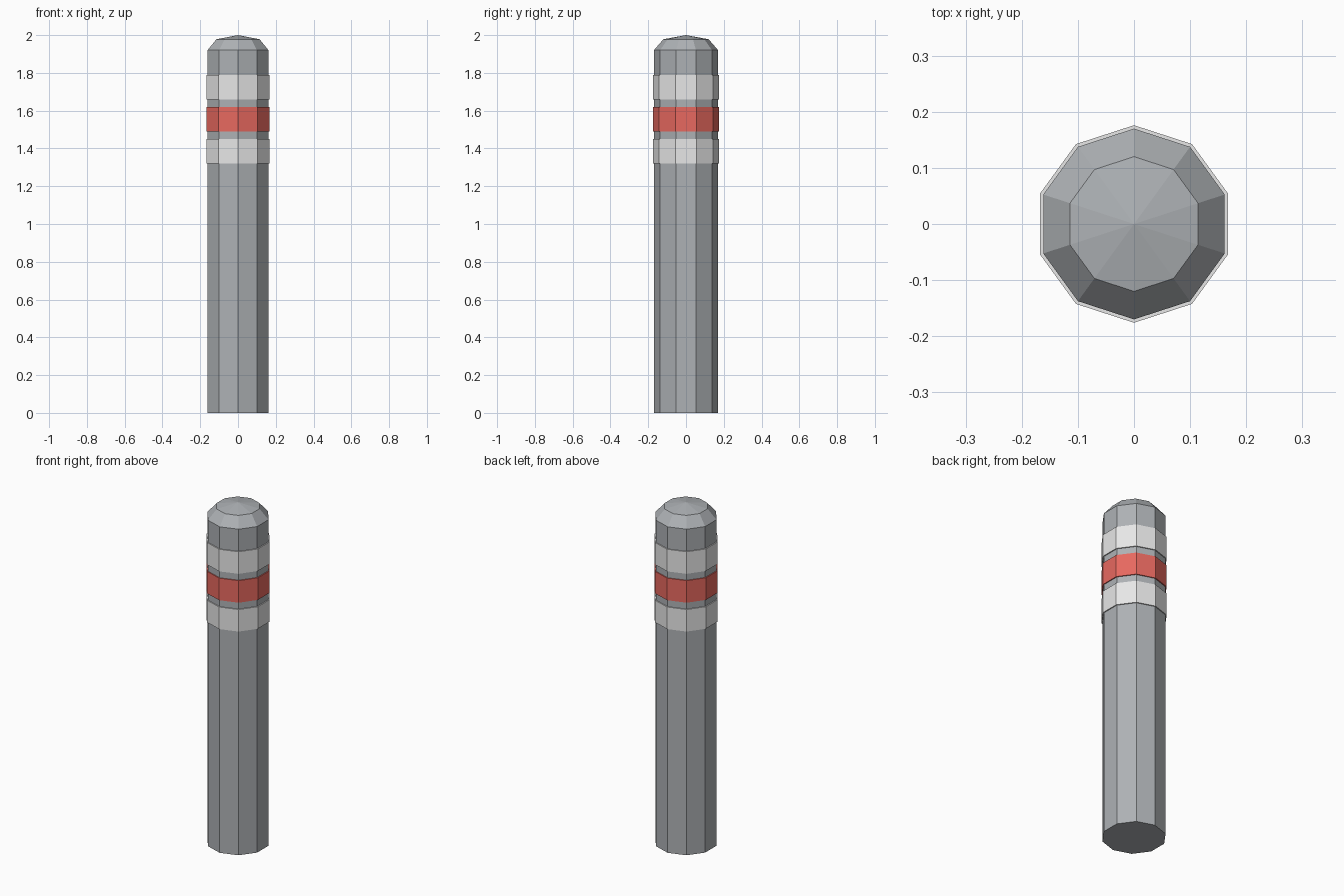
import bpy
import bmesh
from math import cos, sin, pi

SIDES = 10

cube = bpy.data.objects.get("Cube")
if cube:
    bpy.data.objects.remove(cube, do_unlink=True)


def make_material(name, rgb):
    mat = bpy.data.materials.new(name)
    mat.use_nodes = True
    color = (*rgb, 1.0)
    mat.diffuse_color = color
    mat.node_tree.nodes["Principled BSDF"].inputs["Base Color"].default_value = color
    return mat


def lathe(name, profile, material, apex=None):
    """Stack ten-sided rings from (radius, z) pairs, closing both ends."""
    bm = bmesh.new()
    rings = []
    for radius, z in profile:
        angles = [pi / 2 + 2 * pi * i / SIDES for i in range(SIDES)]
        rings.append([bm.verts.new((radius * cos(a), radius * sin(a), z)) for a in angles])
    for low, high in zip(rings, rings[1:]):
        for i in range(SIDES):
            j = (i + 1) % SIDES
            bm.faces.new((low[i], low[j], high[j], high[i]))
    bm.faces.new(rings[0][::-1])
    if apex is None:
        bm.faces.new(rings[-1])
    else:
        tip = bm.verts.new((0, 0, apex))
        for i in range(SIDES):
            bm.faces.new((rings[-1][i], rings[-1][(i + 1) % SIDES], tip))
    mesh = bpy.data.meshes.new(name)
    bm.to_mesh(mesh)
    bm.free()
    mesh.materials.append(material)
    obj = bpy.data.objects.new(name, mesh)
    bpy.context.collection.objects.link(obj)
    return obj


steel = make_material("steel grey", (0.42, 0.44, 0.46))
white = make_material("reflective white", (0.8, 0.8, 0.8))
red = make_material("warning red", (0.8, 0.14, 0.115))

# Post with a bevelled shoulder and a shallow pointed cap
lathe("post", [(0.17, 0), (0.17, 1.92), (0.12, 1.978)], steel, apex=2.0)

# Three raised bands around the upper part
for name, bottom, mat in (("lower_band", 1.32, white),
                          ("middle_band", 1.49, red),
                          ("upper_band", 1.66, white)):
    lathe(name, [(0.176, bottom), (0.176, bottom + 0.13)], mat)
